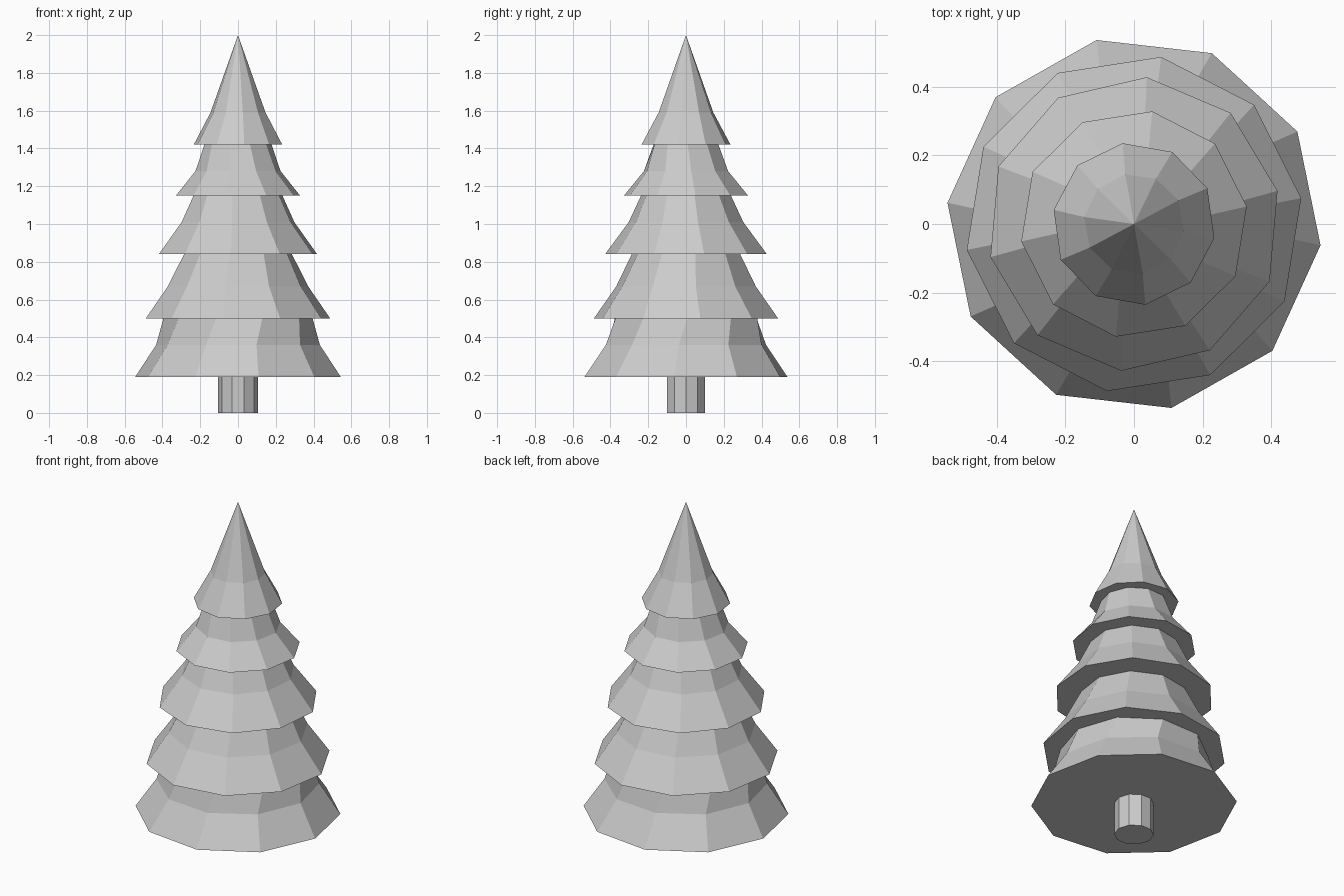
import bpy, bmesh
from math import cos, sin, radians, pi

if "Cube" in bpy.data.objects:
    bpy.data.objects.remove(bpy.data.objects["Cube"])

SIDES = 10


def lathe(name, rings, tip=None):
    """Skin 10-sided rings given as (radius, z, turn in degrees), flat shaded."""
    bm = bmesh.new()
    loops = []
    for r, z, turn in rings:
        a0 = radians(turn)
        loops.append([bm.verts.new((r * cos(a0 + 2 * pi * i / SIDES),
                                    r * sin(a0 + 2 * pi * i / SIDES), z))
                      for i in range(SIDES)])
    for low, high in zip(loops, loops[1:]):
        for i in range(SIDES):
            j = (i + 1) % SIDES
            bm.faces.new((low[i], low[j], high[j], high[i]))
    bm.faces.new(loops[0][::-1])
    if tip is None:
        bm.faces.new(loops[-1])
    else:
        top = bm.verts.new((0, 0, tip))
        for i in range(SIDES):
            bm.faces.new((loops[-1][i], loops[-1][(i + 1) % SIDES], top))
    bmesh.ops.recalc_face_normals(bm, faces=bm.faces)
    mesh = bpy.data.meshes.new(name)
    bm.to_mesh(mesh)
    bm.free()
    obj = bpy.data.objects.new(name, mesh)
    bpy.context.collection.objects.link(obj)
    return obj


# Trunk
lathe("trunk", [(0.105, 0, 0), (0.105, 0.25, 0)])

# Branch tiers: flared skirt, steeper upper part tucked into the tier above
tiers = [
    [(0.548, 0.19, -6.5), (0.435, 0.36, -5), (0.395, 0.50, 1), (0.38, 0.54, 2)],
    [(0.494, 0.50, 8.8), (0.375, 0.67, 8), (0.29, 0.84, 10), (0.27, 0.88, 10)],
    [(0.43, 0.84, 13), (0.305, 1.01, 12), (0.24, 1.15, 11), (0.22, 1.19, 11)],
    [(0.333, 1.15, 8.8), (0.227, 1.28, 7), (0.178, 1.42, 3), (0.163, 1.46, 2)],
]
for n, rings in enumerate(tiers, 1):
    lathe(f"branch_tier_{n}", rings)

# Pointed top tier
lathe("tree_top", [(0.238, 1.42, -10), (0.147, 1.59, -8)], tip=2.0)
